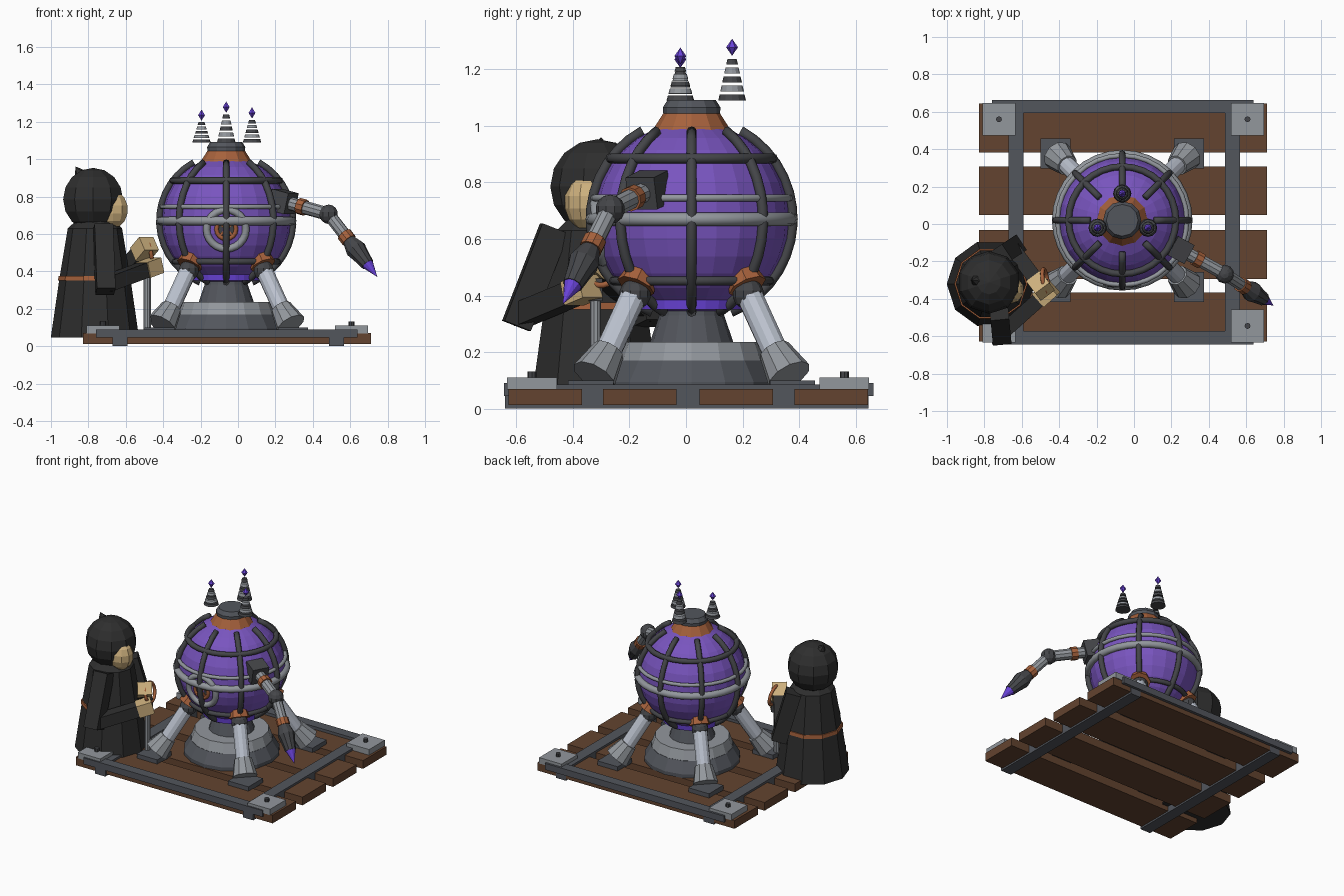
import bpy, bmesh, math
from mathutils import Vector, Matrix

if "Cube" in bpy.data.objects:
    bpy.data.objects.remove(bpy.data.objects["Cube"])


def mat(name, r, g, b):
    m = bpy.data.materials.new(name)
    m.diffuse_color = (r, g, b, 1)
    m.use_nodes = True
    m.node_tree.nodes["Principled BSDF"].inputs["Base Color"].default_value = m.diffuse_color
    return m


BODY = mat("purple_shell", .19, .09, .52)
GLOW = mat("bright_purple", .14, .055, .68)
DARK = mat("dark_metal", .085, .092, .108)
RIB = mat("rib_metal", .058, .06, .066)
LIGHT = mat("light_metal", .29, .31, .335)
PALE = mat("pale_metal", .5, .54, .62)
COPPER = mat("copper", .38, .12, .045)
WOOD = mat("wood", .125, .057, .029)
CLOTH = mat("black_cloth", .027, .027, .027)
SKIN = mat("tan_skin", .62, .44, .21)

C = Vector((-.063, .02, .67))      # centre of the globe


def finish(name, bm, m, smooth=False):
    bmesh.ops.recalc_face_normals(bm, faces=bm.faces)
    me = bpy.data.meshes.new(name)
    bm.to_mesh(me)
    bm.free()
    me.materials.append(m)
    if smooth:
        for p in me.polygons:
            p.use_smooth = True
    ob = bpy.data.objects.new(name, me)
    bpy.context.collection.objects.link(ob)
    return ob


def box(name, lo, hi, m):
    bm = bmesh.new()
    lo, hi = Vector(lo), Vector(hi)
    s = hi - lo
    bmesh.ops.create_cube(bm, size=1, matrix=Matrix.Translation((lo + hi) / 2) @ Matrix.Diagonal((*s, 1)))
    return finish(name, bm, m)


def axis(a, b):
    a, b = Vector(a), Vector(b)
    d = b - a
    return Matrix.Translation((a + b) / 2) @ d.to_track_quat('Z', 'Y').to_matrix().to_4x4(), d.length


def rod(name, a, b, r1, r2, m, n=10):
    M, L = axis(a, b)
    bm = bmesh.new()
    bmesh.ops.create_cone(bm, cap_ends=True, segments=n, radius1=r1, radius2=r2, depth=L, matrix=M)
    return finish(name, bm, m)


def bar(name, a, b, w, h, m):
    M, L = axis(a, b)
    bm = bmesh.new()
    bmesh.ops.create_cube(bm, size=1, matrix=M @ Matrix.Diagonal((w, h, L, 1)))
    return finish(name, bm, m)


def ball(name, c, r, m, u=10, v=7, scale=(1, 1, 1)):
    bm = bmesh.new()
    bmesh.ops.create_uvsphere(bm, u_segments=u, v_segments=v, radius=r,
                              matrix=Matrix.Translation(c) @ Matrix.Diagonal((*scale, 1)))
    return finish(name, bm, m)


def lathe(name, prof, m, n=16, center=(C.x, C.y, 0)):
    bm = bmesh.new()
    rings = [[bm.verts.new((center[0] + r * math.cos(2 * math.pi * i / n),
                            center[1] + r * math.sin(2 * math.pi * i / n), z)) for i in range(n)]
             for r, z in prof]
    for a, b in zip(rings, rings[1:]):
        for i in range(n):
            bm.faces.new((a[i], a[(i + 1) % n], b[(i + 1) % n], b[i]))
    bm.faces.new(rings[0])
    bm.faces.new(rings[-1])
    return finish(name, bm, m)


def tube(name, frame, pts, r, m, closed, n=8):
    """Sweep a circle along a flat path; each path point is (position, outward)."""
    bm = bmesh.new()
    up = Vector(frame)
    rings = [[bm.verts.new(p + r * (math.cos(2 * math.pi * k / n) * o + math.sin(2 * math.pi * k / n) * up))
              for k in range(n)] for p, o in pts]
    pairs = list(zip(rings, rings[1:])) + ([(rings[-1], rings[0])] if closed else [])
    for a, b in pairs:
        for k in range(n):
            bm.faces.new((a[k], a[(k + 1) % n], b[(k + 1) % n], b[k]))
    if not closed:
        bm.faces.new(rings[0])
        bm.faces.new(rings[-1])
    return finish(name, bm, m, True)


def ring(name, c, nrm, R, r, m, n=32):
    nrm = Vector(nrm).normalized()
    u = nrm.orthogonal().normalized()
    w = nrm.cross(u)
    pts = []
    for i in range(n):
        t = 2 * math.pi * i / n
        o = u * math.cos(t) + w * math.sin(t)
        pts.append((Vector(c) + o * R, o))
    return tube(name, nrm, pts, r, m, True)


# Wooden pallet with metal frame
for y in (-.497, -.163, .178, .513):
    box("board", (-.83, y - .13, .012), (.71, y + .13, .07), WOOD)
for x in (-.63, .527):
    box("cross_strap", (x - .04, -.64, 0), (x + .04, .645, .085), DARK)
for y in (-.608, .628):
    box("frame_rail", (-.76, y - .035, .045), (.64, y + .035, .09), DARK)
for x in (-.722, .607):
    for y in (-.545, .56):
        box("corner_plate", (x - .088, y - .088, .068), (x + .088, y + .088, .11), LIGHT)
        rod("corner_bolt", (x, y, .1), (x, y, .132), .016, .016, RIB, 8)

# Pedestal under the globe
lathe("pedestal_base", [(.31, .07), (.31, .095), (.265, .17)], DARK)
lathe("pedestal_ring", [(.263, .17), (.24, .236)], LIGHT)
lathe("pedestal_neck", [(.147, .236), (.115, .33), (.11, .37)], DARK)

# Globe, glowing underside, collar and cap
ball("globe", C, .345, BODY, 24, 16)
lathe("glow_band", [(.19, .35), (.2, .46)], GLOW, 24)
lathe("collar", [(.15, .975), (.138, .985), (.098, 1.048)], COPPER, 12)
lathe("cap", [(.1, 1.04), (.102, 1.065), (.085, 1.092)], DARK, 12)

# Cage of eight ribs and horizontal hoops
for i in range(8):
    a = math.pi / 4 * i
    h = Vector((math.cos(a), math.sin(a), 0))
    pts = []
    for k in range(15):
        e = math.radians(-67 + 128 * k / 14)
        o = h * math.cos(e) + Vector((0, 0, math.sin(e)))
        pts.append((C + o * .357, o))
    tube("rib", (-h.y, h.x, 0), pts, .018, RIB, False)
for z, R, r, m in ((.67, .352, .024, LIGHT), (.745, .346, .013, LIGHT),
                   (.885, .287, .018, RIB), (.452, .277, .016, RIB)):
    ring("hoop", (C.x, C.y, z), (0, 0, 1), R, r, m)

# Round port on the front
out = Vector((0, -1, -.12)).normalized()
pc = Vector((C.x, -.318, .625))
ring("port_rim", pc + Vector((0, .01, 0)), out, .105, .02, LIGHT, 24)
ring("port_inner_ring", pc - out * .002, out, .052, .012, COPPER, 16)
rod("port_disc", pc - out * .03, pc, .05, .05, RIB, 16)
for d in (Vector((1, 0, 1)), Vector((1, 0, -1))):
    d = d.normalized() * .045
    bar("port_spoke", pc - d, pc + d, .012, .012, COPPER)

# Four splayed legs
for sx in (-1, 1):
    for sy in (-1, 1):
        def at(o, z):
            return Vector((C.x + sx * o, C.y + sy * o, z))
        rod("leg_bracket", at(.175, .485), at(.198, .432), .055, .07, COPPER, 8)
        ball("leg_joint", at(.2, .405), .056, RIB)
        rod("leg", at(.2, .41), at(.305, .18), .047, .047, PALE, 12)
        rod("boot", at(.293, .205), at(.345, .115), .058, .082, LIGHT, 10)
        f = at(.357, 0)
        box("foot_plate", (f.x - .08, f.y - .08, .065), (f.x + .08, f.y + .08, .1), DARK)

# Jointed arm ending in a pointed crystal
S, E = Vector((.235, -.13, .775)), Vector((.485, -.268, .705))
T = Vector((.745, -.435, .37))
bar("arm_mount", S - (E - S) * .15, S + (E - S) * .2, .115, .115, RIB)
rod("upper_arm", S, E, .036, .036, LIGHT)
rod("upper_arm_band", S.lerp(E, .36), S.lerp(E, .5), .044, .044, COPPER)
ball("elbow", E, .052, RIB)
for name, a, b, r1, r2, m in (
        ("lower_arm", 0, .4, .034, .034, LIGHT), ("lower_arm_band", .32, .42, .042, .042, COPPER),
        ("wrist", .42, .56, .036, .056, RIB), ("wrist_ring", .56, .66, .056, .046, RIB),
        ("grip", .66, .8, .046, .036, RIB), ("crystal_tip", .78, 1, .036, 0, GLOW)):
    rod(name, E.lerp(T, a), E.lerp(T, b), r1, r2, m)

# Three floating spires, stacked segments with a gem
for x, y, top in ((-.195, -.02, 1.235), (C.x, .163, 1.278), (.075, -.02, 1.247)):
    step = (top - .03 - 1.09) / 5
    for k in range(5):
        z = 1.09 + step * k
        r = .049 - .007 * k
        rod("spire_segment", (x, y, z), (x, y, z + step * .66), r, r - .005, (RIB, LIGHT)[k % 2], 12)
    for s in (-1, 1):
        rod("spire_gem", (x, y, top), (x, y, top + s * .03), .021, 0, GLOW, 6)

# Hooded operator
H = (-.765, -.32, 0)
lathe("robe", [(.236, .045), (.19, .36), (.145, .63), (.09, .68)], CLOTH, 10, H)
lathe("belt", [(.197, .35), (.195, .375)], COPPER, 10, H)
ball("hood", (-.775, -.312, .785), .168, CLOTH, 10, 8)
rod("hood_peak", (-.82, -.305, .88), (-.868, -.3, .96), .07, 0, CLOTH, 6)
ball("face", (-.668, -.352, .73), .092, SKIN, 10, 7, (.9, .85, 1.08))
for shoulder, elbow, hand in (((-.72, -.48, .6), (-.71, -.585, .33), (-.47, -.37, .42)),
                              ((-.71, -.17, .6), (-.65, -.13, .34), (-.5, -.33, .52))):
    shoulder, elbow, hand = map(Vector, (shoulder, elbow, hand))
    d = (elbow - shoulder).normalized() * .04
    bar("sleeve", shoulder - d, elbow + d, .1, .1, CLOTH)
    bar("forearm", elbow, elbow.lerp(hand, .88), .08, .08, CLOTH)
    d = (hand - elbow).normalized() * .05
    bar("hand", hand - d, hand + d, .095, .085, SKIN)

# Control post with a wheel
rod("control_post", (-.485, -.32, .08), (-.485, -.32, .42), .02, .02, LIGHT)
box("control_head", (-.512, -.345, .38), (-.46, -.295, .46), RIB)
ring("control_wheel", (-.475, -.305, .5), (1, .15, .2), .065, .011, COPPER, 20)
